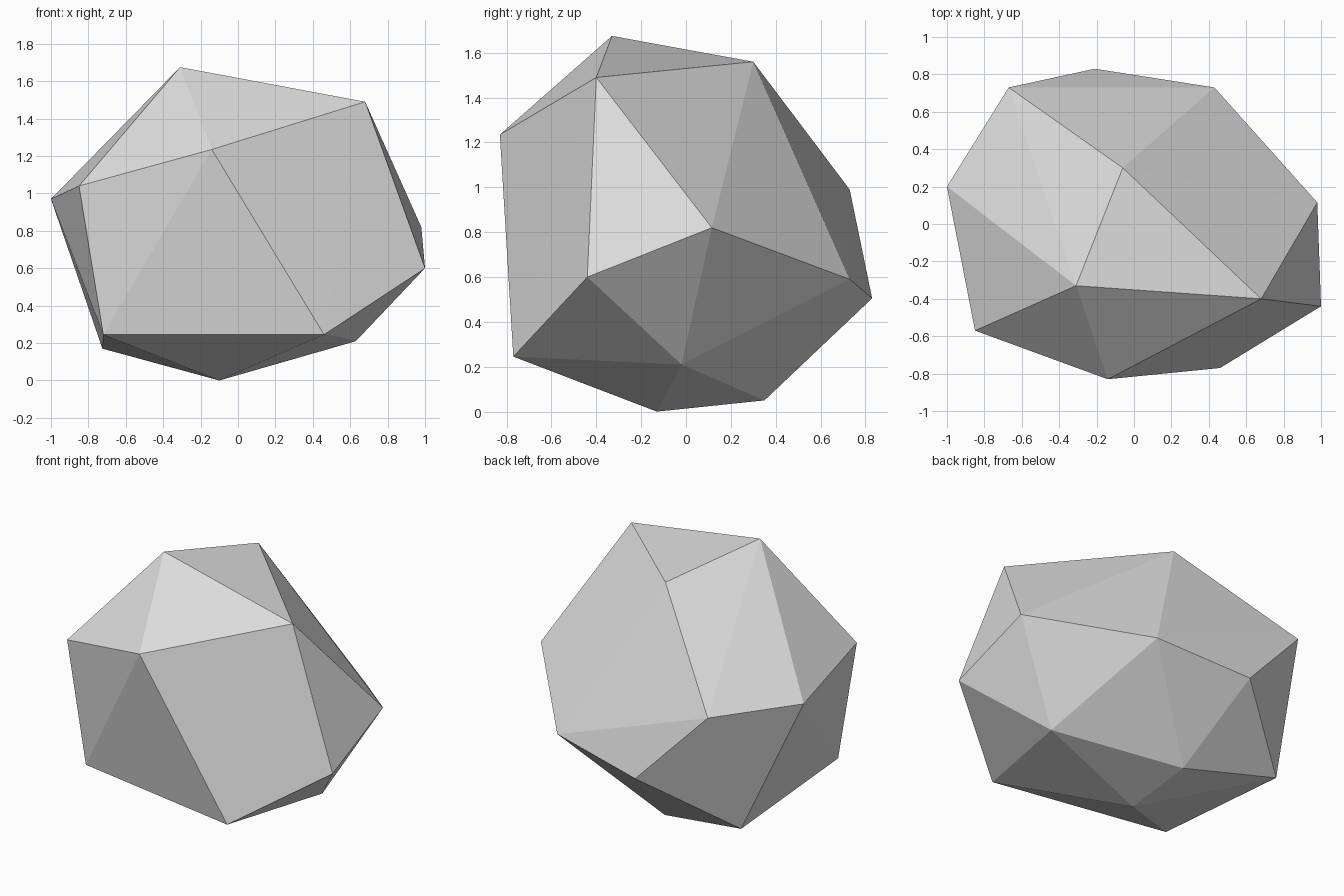
import bpy
import bmesh

# Remove the default cube only
default_cube = bpy.data.objects.get("Cube")
if default_cube:
    bpy.data.objects.remove(default_cube, do_unlink=True)


def make_material(name, colour):
    material = bpy.data.materials.new(name)
    material.use_nodes = True
    material.diffuse_color = colour
    material.node_tree.nodes["Principled BSDF"].inputs["Base Color"].default_value = colour
    return material


def make_faceted_rock(name, corners, material):
    """Wrap a tight convex skin around the corner points, with flat facets."""
    bm = bmesh.new()
    for corner in corners:
        bm.verts.new(corner)
    bmesh.ops.convex_hull(bm, input=bm.verts[:])
    bmesh.ops.recalc_face_normals(bm, faces=bm.faces[:])
    for face in bm.faces:
        face.smooth = False
    mesh = bpy.data.meshes.new(name)
    bm.to_mesh(mesh)
    bm.free()
    mesh.materials.append(material)
    rock = bpy.data.objects.new(name, mesh)
    bpy.context.collection.objects.link(rock)
    return rock


# Peaks of the crown
crown = [(-0.31, -0.33, 1.675), (-0.06, 0.30, 1.56), (0.68, -0.40, 1.49)]

# Shoulders, from the front round the model's right side to the back
shoulders = [(-0.14, -0.83, 1.235), (-0.85, -0.57, 1.04),
             (-1.00, 0.20, 0.97), (-0.67, 0.73, 0.99)]

# Waist, from the back round to the model's left side
waist = [(-0.21, 0.83, 0.505), (0.43, 0.73, 0.59),
         (0.98, 0.115, 0.82), (1.00, -0.44, 0.60)]

# Lower edge and the corners it rests on
lower_edge = [(0.46, -0.77, 0.245), (-0.72, -0.56, 0.245),
              (-0.725, 0.46, 0.17), (0.63, -0.02, 0.21)]
underside = [(-0.10, -0.13, 0.0), (-0.09, 0.35, 0.05)]

stone_grey = make_material("light stone grey", (0.72, 0.72, 0.72, 1.0))
make_faceted_rock("rock", crown + shoulders + waist + lower_edge + underside, stone_grey)
